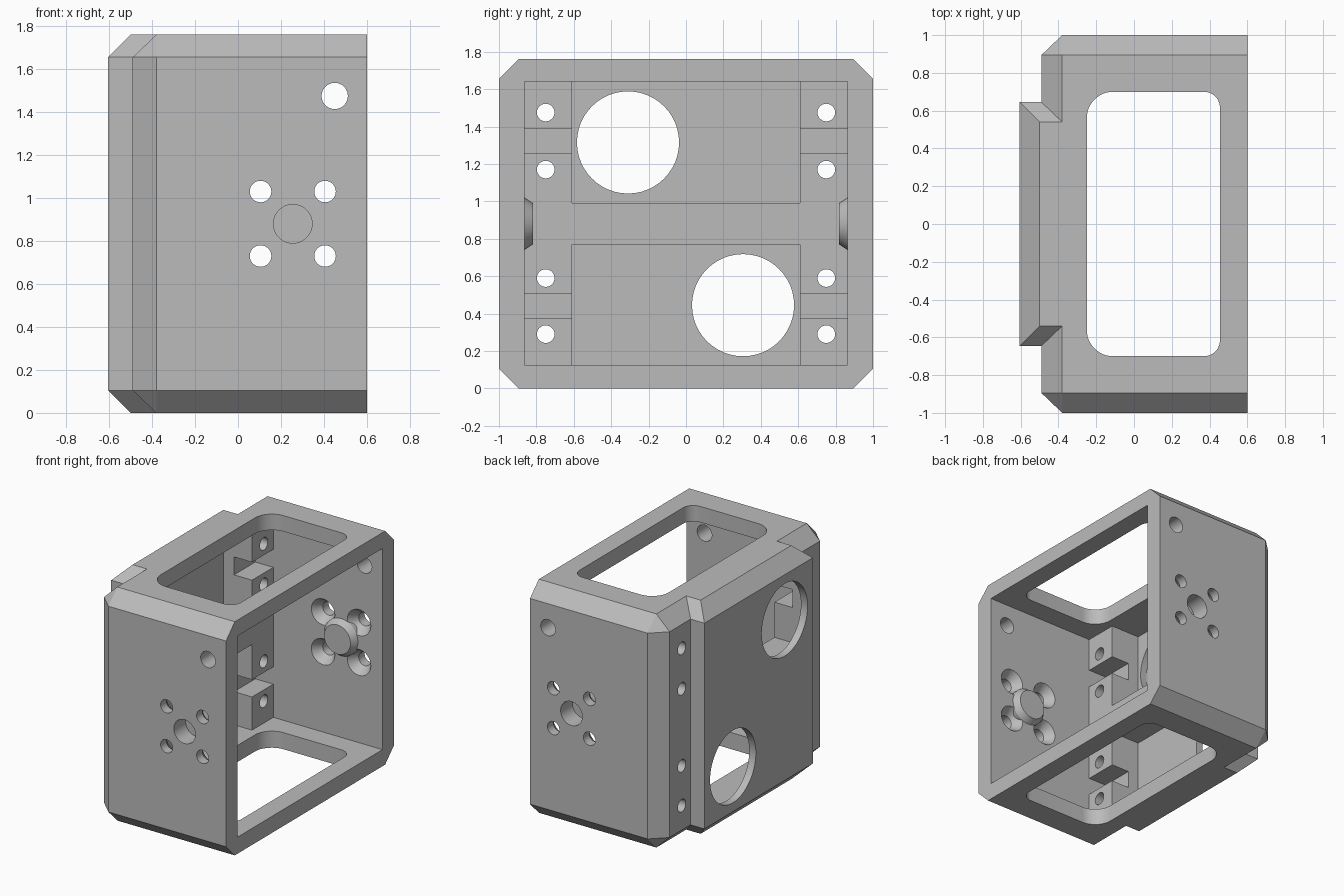
import bpy
import bmesh
from math import sin, cos, pi, radians
from itertools import product

cube = bpy.data.objects.get("Cube")
if cube:
    bpy.data.objects.remove(cube, do_unlink=True)

grey = bpy.data.materials.new("plain grey")
grey.use_nodes = True
grey.diffuse_color = (0.5, 0.5, 0.5, 1)
grey.node_tree.nodes["Principled BSDF"].inputs["Base Color"].default_value = (0.5, 0.5, 0.5, 1)

TOP, WALL, CHAMFER = 1.76, 0.863, 0.105
BACK, FLOOR = -0.49, -0.31      # outer and inner surface of the back wall


def solid(name, points):
    """Convex solid around the given points."""
    bm = bmesh.new()
    for p in points:
        bm.verts.new(p)
    bmesh.ops.convex_hull(bm, input=bm.verts)
    bmesh.ops.dissolve_limit(bm, angle_limit=0.01, verts=bm.verts, edges=bm.edges)
    bmesh.ops.recalc_face_normals(bm, faces=bm.faces)
    mesh = bpy.data.meshes.new(name)
    bm.to_mesh(mesh)
    bm.free()
    mesh.materials.append(grey)
    obj = bpy.data.objects.new(name, mesh)
    bpy.context.collection.objects.link(obj)
    return obj


def box(name, xs, ys, zs):
    return solid(name, product(xs, ys, zs))


def ring(axis, level, u, v, r, steps=48):
    """Circle across the x or y axis, centred on the other two coordinates."""
    for i in range(steps):
        a = 2 * pi * i / steps
        p, q = u + r * cos(a), v + r * sin(a)
        yield (level, p, q) if axis == "x" else (p, level, q)


def cone(name, axis, lo, hi, u, v, r_lo, r_hi=None):
    r_hi = r_lo if r_hi is None else r_hi
    return solid(name, [*ring(axis, lo, u, v, r_lo), *ring(axis, hi, u, v, r_hi)])


def combine(target, other, operation="DIFFERENCE"):
    mod = target.modifiers.new("cut", "BOOLEAN")
    mod.operation, mod.solver, mod.object = operation, "EXACT", other
    bpy.context.view_layer.objects.active = target
    bpy.ops.object.modifier_apply(modifier=mod.name)
    bpy.data.objects.remove(other, do_unlink=True)


# Chamfered outer shell, open towards +x
points = []
for s, up in product((-1, 1), (0, 1)):
    edge = TOP - CHAMFER if up else CHAMFER
    end = TOP if up else 0
    points += [(0.6, s, edge), (0.6, s * 0.895, end),
               (-0.38, s, edge), (-0.38, s * 0.895, end), (BACK, s * 0.895, edge)]
housing = solid("housing", points)

# Raised panel on the back
points = []
for s, up in product((-1, 1), (0, 1)):
    edge = TOP - CHAMFER if up else CHAMFER
    end = TOP if up else 0
    points += [(-0.605, s * 0.645, edge), (-0.5, s * 0.54, end),
               (-0.35, s * 0.645, edge), (-0.35, s * 0.54, end)]
combine(housing, solid("back_panel", points), "UNION")

# Main cavity and the two pockets behind it
combine(housing, box("cavity", (FLOOR, 0.7), (-WALL, WALL), (0.125, 1.64)))
for zs in ((0.125, 0.77), (0.99, 1.64)):
    combine(housing, box("pocket", (-0.55, 0), (-0.61, 0.61), zs))

# Slots and screw holes in the mounting pads
for s in (-1, 1):
    for zs in ((0.375, 0.505), (1.255, 1.39)):
        combine(housing, box("slot", (-0.46, 0), (s * 0.55, s * WALL), zs))
    for z in (0.29, 0.59, 1.17, 1.475):
        combine(housing, cone("pad_hole", "x", -0.8, 0, s * 0.75, z, 0.047))

# Large round openings in the back panel
for y, z in ((-0.31, 1.315), (0.305, 0.445)):
    combine(housing, cone("round_opening", "x", -0.8, -0.4, y, z, 0.273))

# Rounded opening through top and bottom
points = []
for x, y, r in ((-0.25, 0.7, 0.14), (0.455, 0.7, 0.085)):
    for s, z in product((-1, 1), (-0.1, TOP + 0.1)):
        side = -1 if x < 0 else 1
        for i in range(13):
            a = pi / 2 * i / 12
            points.append((x + side * r * (cos(a) - 1), s * (y + r * (sin(a) - 1)), z))
combine(housing, solid("top_bottom_opening", points))

# Side walls: countersunk screw holes, cable hole, pivot boss and its blind bore
for s in (-1, 1):
    screws = list(product((0.105, 0.405), (0.73, 1.03)))
    for x, z in screws:
        combine(housing, cone("countersink", "y", s * 0.85, s * 0.93, x, z, 0.107, 0.05))
    combine(housing, cone("boss_root", "y", s * WALL, s * 0.95, 0.255, 0.88, 0.14), "UNION")
    combine(housing, cone("boss", "y", s * 0.818, s * WALL, 0.255, 0.88, 0.11, 0.14), "UNION")
    for x, z in screws:
        combine(housing, cone("screw_hole", "y", s * 0.8, s * 1.1, x, z, 0.05))
    combine(housing, cone("cable_hole", "y", s * 0.8, s * 1.1, 0.45, 1.475, 0.061))
    combine(housing, cone("pivot_bore", "y", s * 0.86, s * 1.1, 0.255, 0.88, 0.09))

bpy.ops.object.select_all(action="DESELECT")
housing.select_set(True)
bpy.context.view_layer.objects.active = housing
bpy.ops.object.shade_smooth_by_angle(angle=radians(25))
